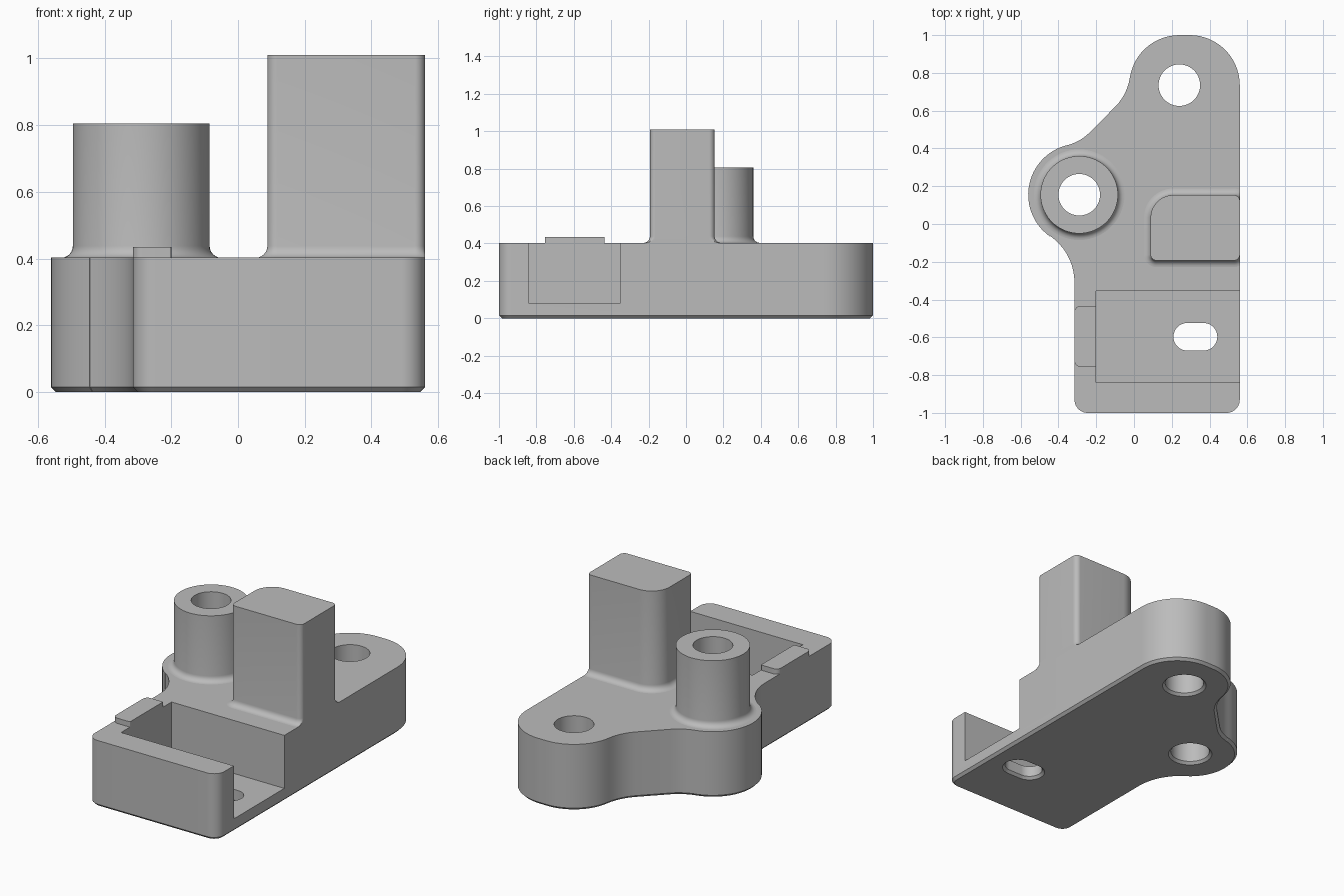
import bpy
import bmesh
from math import cos, sin, pi, radians

if "Cube" in bpy.data.objects:
    bpy.data.objects.remove(bpy.data.objects["Cube"])

grey = bpy.data.materials.new("plain grey")
grey.use_nodes = True
grey.diffuse_color = (0.5, 0.5, 0.5, 1)
grey.node_tree.nodes["Principled BSDF"].inputs["Base Color"].default_value = (0.5, 0.5, 0.5, 1)

TOP = 0.403      # top of the base slab
SIDE = 0.56      # flush flat side
HOLE = 0.11
FILLET = 0.035
BOSS = (-0.29, 0.155)
LUG = (0.24, 0.735)


def outline(arcs, grow=0.0):
    """Chain arcs (x, y, radius, start, end); a falling angle is a concave arc."""
    points = []
    for x, y, r, start, end in arcs:
        r += grow if end > start else -grow
        steps = max(4, int(abs(end - start) / 6))
        for i in range(steps + 1):
            a = radians(start + (end - start) * i / steps)
            points.append((min(x + r * cos(a), SIDE), y + r * sin(a)))
    return points


def loft(name, arcs, levels):
    """Stack the outline at (z, growth) levels and cap both ends."""
    bm = bmesh.new()
    rings = [[bm.verts.new((x, y, z)) for x, y in outline(arcs, g)] for z, g in levels]
    bm.faces.new(rings[0][::-1])
    bm.faces.new(rings[-1])
    n = len(rings[0])
    for low, high in zip(rings, rings[1:]):
        for i in range(n):
            j = (i + 1) % n
            bm.faces.new((low[i], low[j], high[j], high[i]))
    bmesh.ops.remove_doubles(bm, verts=bm.verts[:], dist=1e-5)
    bmesh.ops.recalc_face_normals(bm, faces=bm.faces[:])
    mesh = bpy.data.meshes.new(name)
    bm.to_mesh(mesh)
    bm.free()
    mesh.materials.append(grey)
    obj = bpy.data.objects.new(name, mesh)
    bpy.context.collection.objects.link(obj)
    return obj


def rounded_box(x0, x1, y0, y1, radii):
    """Corner arcs from the front right corner, counter-clockwise."""
    a, b, c, d = radii
    return [(x1 - a, y0 + a, a, -90, 0), (x1 - b, y1 - b, b, 0, 90),
            (x0 + c, y1 - c, c, 90, 180), (x0 + d, y0 + d, d, 180, 270)]


def circle(centre, r):
    return [(*centre, r, 0, 180), (*centre, r, 180, 360)]


def cut(obj, cutter):
    mod = obj.modifiers.new("cut", 'BOOLEAN')
    mod.operation = 'DIFFERENCE'
    mod.solver = 'EXACT'
    mod.object = cutter
    bpy.context.view_layer.objects.active = obj
    bpy.ops.object.modifier_apply(modifier=mod.name)
    bpy.data.objects.remove(cutter)


def foot_fillet(height):
    """Levels of a concave fillet at the foot of an upright part."""
    steps = [i * pi / 12 for i in range(7)]
    return [(TOP + FILLET * (1 - cos(a)), FILLET * (1 - sin(a))) for a in steps] + [(height, 0)]


# Base slab with two lugs, blended outline and chamfered underside
base = loft("base", [
    (0.49, -0.93, 0.07, -90, 0),
    (0.295, 0.735, 0.265, 0, 90),
    (*LUG, 0.265, 90, 171.4),
    (-0.296, 0.816, 0.277, -8.6, -45),
    (-0.417, 0.667, 0.258, -45, -76),
    (*BOSS, 0.27, 104, 235),
    (-0.615, -0.31, 0.30, 55, 0),
    (-0.245, -0.93, 0.07, 180, 270),
], [(0, -0.015), (0.015, 0), (TOP, 0)])

# Pocket open to the flat side
bpy.ops.mesh.primitive_cube_add(size=1, location=(0.30, -0.597, 0.58))
pocket = bpy.context.object
pocket.scale = (1.0, 0.486, 1.0)
cut(base, pocket)

# Through holes and slot, each chamfered at the underside
slot = [(0.368, -0.597, 0.073, -90, 90), (0.282, -0.597, 0.073, 90, 270)]
for arcs in (circle(LUG, HOLE), circle(BOSS, HOLE), slot):
    cut(base, loft("cutter", arcs, [(-0.02, 0.035), (0.015, 0), (0.9, 0)]))

# Round boss with a bore
boss = loft("boss", circle(BOSS, 0.205), foot_fillet(0.805))
cut(boss, loft("cutter", circle(BOSS, HOLE), [(0.3, 0), (0.9, 0)]))

# Tall post flush with the flat side
post = loft("post", rounded_box(0.088, SIDE, -0.193, 0.153, (0.03, 0.03, 0.12, 0.03)),
            foot_fillet(1.01))

# Small raised tab on the pocket wall
tab = loft("tab", rounded_box(-0.315, -0.2, -0.755, -0.435, (0.005, 0.005, 0.03, 0.03)),
           [(TOP, 0), (0.435, 0)])

# Smooth curved walls, keep edges crisp
bpy.ops.object.select_all(action='DESELECT')
for obj in (base, boss, post, tab):
    obj.select_set(True)
bpy.context.view_layer.objects.active = base
bpy.ops.object.shade_smooth_by_angle(angle=radians(30))
